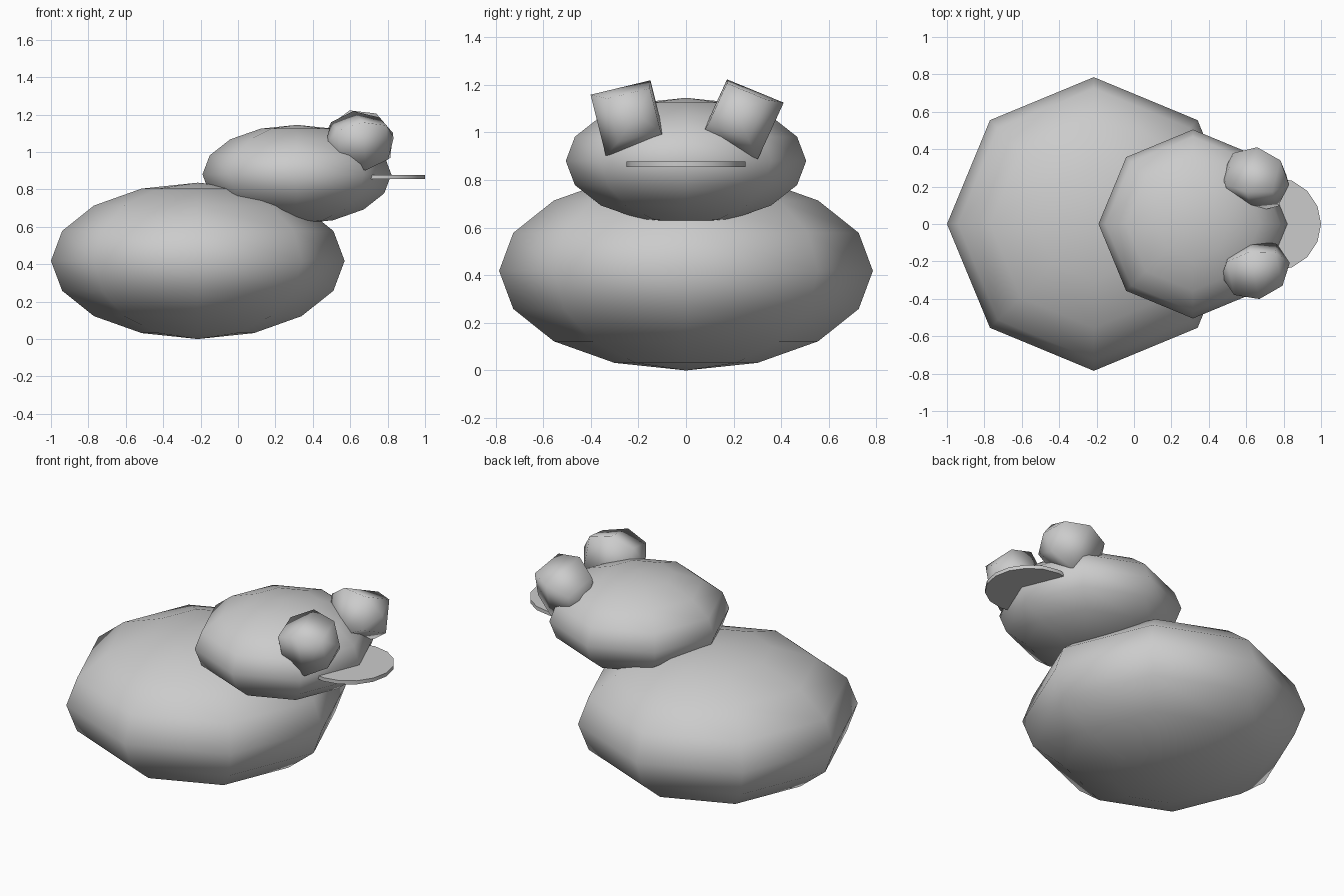
import bpy
from mathutils import Matrix, Vector

if "Cube" in bpy.data.objects:
    bpy.data.objects.remove(bpy.data.objects["Cube"])


def ball(name, centre, radii, segments, rings, turn=None):
    """Low-poly, fully smooth-shaded ellipsoid; turn is an optional rotation."""
    bpy.ops.mesh.primitive_uv_sphere_add(segments=segments, ring_count=rings, radius=1)
    obj = bpy.context.object
    obj.name = name
    size = Matrix.Diagonal((*radii, 1))
    rot = turn.to_4x4() if turn else Matrix.Identity(4)
    obj.data.transform(rot @ size)
    obj.location = centre
    bpy.ops.object.shade_smooth()
    return obj


def axes(pole, corner):
    """Rotation taking z to the pole and x to the corner direction."""
    z = Vector(pole).normalized()
    x = Vector(corner)
    x = (x - z * x.dot(z)).normalized()
    return Matrix((x, z.cross(x), z)).transposed()


# Body and head: eight-sided squashed balls
ball("body", (-0.215, 0, 0.418), (0.785, 0.785, 0.418), 8, 8)
ball("head", (0.315, 0, 0.88), (0.505, 0.505, 0.265), 8, 8)

# Eyes: coarse four-sided balls, each tumbled its own way
for name, centre, pole, corner in (
    ("eye_right", (0.65, -0.243, 1.06), (0.183, 0.035, 0.018), (0.01, -0.157, 0.095)),
    ("eye_left", (0.65, 0.237, 1.055), (0.175, -0.027, 0.045), (0.01, 0.173, 0.07)),
):
    ball(name, centre, (0.187,) * 3, 4, 4, axes(pole, corner))

# Bill: thin round disc set into the head
bpy.ops.mesh.primitive_cylinder_add(vertices=16, radius=0.25, depth=0.022,
                                    location=(0.75, 0, 0.866))
bpy.context.object.name = "bill"
bpy.ops.object.shade_smooth_by_angle()
